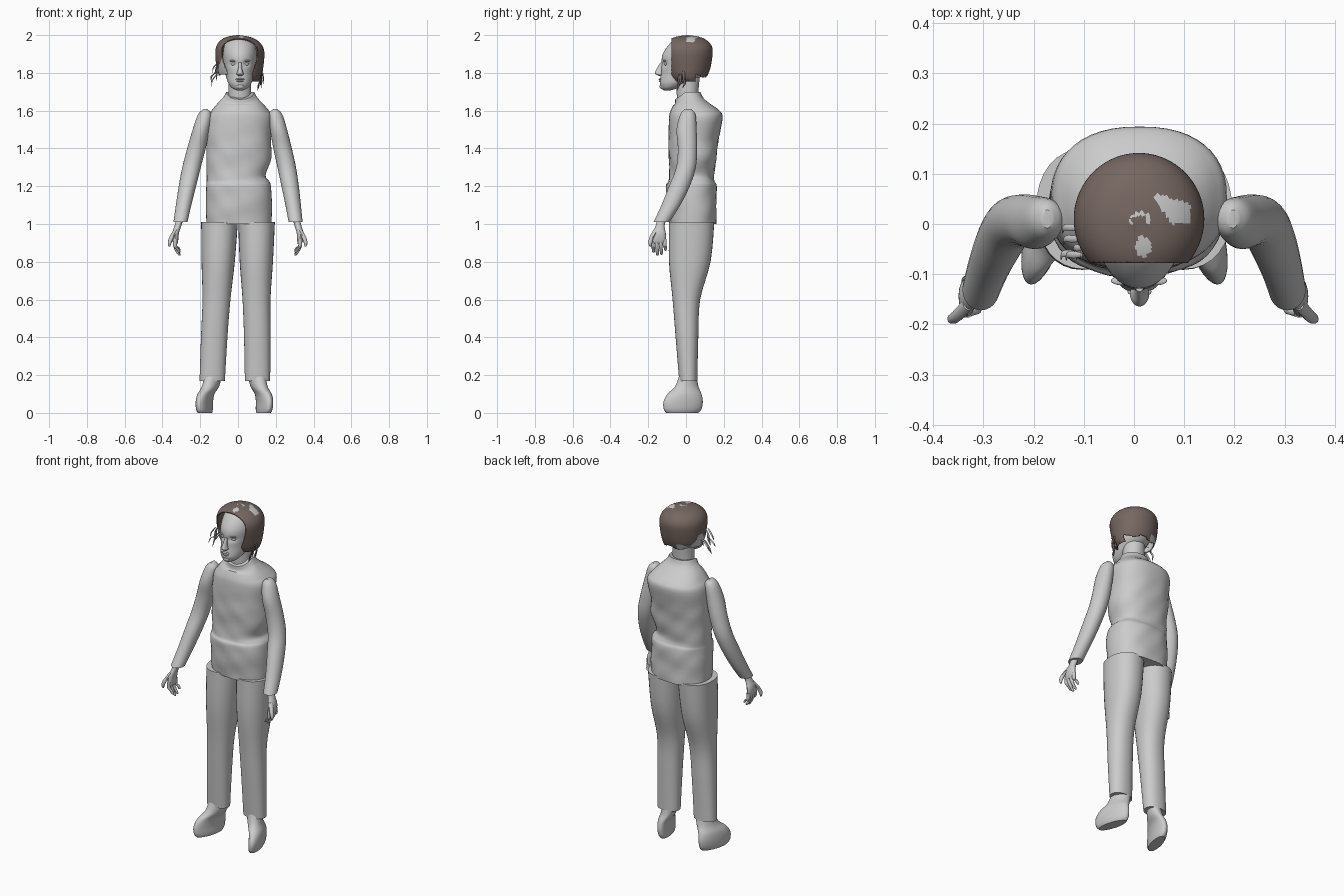
import bpy, bmesh, math, random
from mathutils import Vector

random.seed(4)
if "Cube" in bpy.data.objects:
    bpy.data.objects.remove(bpy.data.objects["Cube"])


def material(name, rgb):
    m = bpy.data.materials.new(name)
    m.use_nodes = True
    m.diffuse_color = (*rgb, 1)
    bsdf = m.node_tree.nodes["Principled BSDF"]
    bsdf.inputs["Base Color"].default_value = (*rgb, 1)
    return m


GREY = material("plain grey", (0.6, 0.6, 0.6))
BROWN = material("hair brown", (0.18, 0.135, 0.12))


def finish(obj, angle=40):
    bpy.ops.object.select_all(action="DESELECT")
    obj.select_set(True)
    bpy.context.view_layer.objects.active = obj
    bpy.ops.object.shade_smooth_by_angle(angle=math.radians(angle))
    return obj


def smooth_rows(rows, steps):
    """Catmull-Rom through the section rows."""
    pts = [rows[0], *rows, rows[-1]]
    out = []
    for a, b, c, d in zip(pts, pts[1:], pts[2:], pts[3:]):
        for k in range(steps):
            t = k / steps
            out.append([0.5 * (2*q + (r-p)*t + (2*p-5*q+4*r-s)*t*t + (3*q-p-3*r+s)*t**3)
                        for p, q, r, s in zip(a, b, c, d)])
    return out + [rows[-1]]


def loft(name, rows, mat=GREY, n=32, steps=4, power=2.0, shape=None, caps=True):
    """Rows are (z, centre x, half width, centre y, half depth)."""
    bm = bmesh.new()
    rings = []
    for z, cx, rx, cy, ry in smooth_rows(rows, steps):
        ring = []
        for i in range(n):
            c, s = math.cos(2*math.pi*i/n), math.sin(2*math.pi*i/n)
            x = cx + rx * math.copysign(abs(c)**(2/power), c)
            y = cy + ry * math.copysign(abs(s)**(2/power), s)
            p = Vector((x, y, z))
            ring.append(bm.verts.new(shape(p) if shape else p))
        rings.append(ring)
    for a, b in zip(rings, rings[1:]):
        for i in range(n):
            j = (i + 1) % n
            bm.faces.new((a[i], a[j], b[j], b[i]))
    if caps:
        bm.faces.new(rings[0])
        bm.faces.new(rings[-1])
    bmesh.ops.recalc_face_normals(bm, faces=bm.faces)
    mesh = bpy.data.meshes.new(name)
    bm.to_mesh(mesh)
    bm.free()
    obj = bpy.data.objects.new(name, mesh)
    bpy.context.collection.objects.link(obj)
    mesh.materials.append(mat)
    return finish(obj)


def ball(name, loc, size):
    bpy.ops.mesh.primitive_uv_sphere_add(segments=16, ring_count=10, radius=1, location=loc)
    obj = bpy.context.object
    obj.name = name
    obj.scale = size
    obj.data.materials.append(GREY)
    return finish(obj)


def side_rows(rows, s):
    """Mirror rows to one side, with the body's slight lean."""
    return [(z, s*cx + 0.02*(z-1), rx, cy, ry) for z, cx, rx, cy, ry in rows]


# Shirt, with the collar dipping at the front and soft cloth folds
def cloth(p):
    if p.z > 1.63 and p.y < 0:
        p.z += p.y * 0.7 * min(1, (p.z - 1.63) / 0.05)
    elif p.z < 1.5:
        p.y += 0.004 * math.sin(p.z*43 + p.x*17) * math.sin(p.x*31)
    return p


loft("shirt", [
    (1.0, .005, .172, .035, .125), (1.1, .005, .175, .03, .13), (1.2, .003, .171, .028, .133),
    (1.225, 0, .166, .03, .122), (1.26, -.01, .156, .03, .118), (1.35, .005, .172, .035, .125),
    (1.45, .003, .171, .04, .132), (1.56, .011, .174, .052, .142), (1.6, .012, .152, .048, .13),
    (1.64, .011, .118, .03, .093), (1.67, .012, .09, .016, .074), (1.7, .012, .074, .01, .067)],
    n=48, power=2.35, shape=cloth)
loft("neck", [(1.62, .01, .064, .012, .056), (1.7, .01, .06, .008, .058),
              (1.8, .01, .058, .01, .065)])

# Limbs
ARM = [(1.608, .185, .01, .01, .018), (1.58, .187, .036, .01, .04), (1.5, .205, .045, .003, .053),
       (1.4, .228, .049, .008, .051), (1.3, .252, .049, 0, .052), (1.2, .272, .046, -.035, .055),
       (1.1, .29, .041, -.08, .05), (1.01, .305, .037, -.13, .042)]
LEG = [(.17, .12, .067, .012, .048), (.4, .114, .07, .005, .06), (.6, .106, .074, .002, .073),
       (.8, .101, .088, .02, .11), (1.01, .098, .097, .03, .12)]
FOOT = [(0, .153, .032, -.02, .085), (.02, .156, .037, -.018, .1), (.06, .158, .038, -.015, .104),
        (.1, .152, .039, -.008, .09), (.14, .132, .043, .004, .062), (.2, .12, .046, .01, .045)]
PALM = [(1.03, .306, .02, -.128, .024), (.99, .318, .018, -.137, .024), (.95, .33, .018, -.143, .036),
        (.91, .33, .015, -.146, .04), (.895, .328, .01, -.146, .036)]
THUMB = [(.97, .328, .012, -.158, .014), (.93, .35, .012, -.182, .012),
         (.9, .36, .01, -.189, .01), (.88, .36, .004, -.189, .004)]

for label, s in (("left", 1), ("right", -1)):
    loft(label + "_sleeve", side_rows(ARM, s), n=24)
    loft(label + "_trouser_leg", side_rows(LEG, s), power=2.2)

    def splay(p, s=s):
        p.x -= s * 0.25 * (p.y + 0.01)
        return p
    loft(label + "_foot", side_rows(FOOT, s), shape=splay)
    loft(label + "_palm", side_rows(PALM, s), n=16)
    loft(label + "_thumb", side_rows(THUMB, s), n=10)
    for i, tip in enumerate((.848, .833, .837, .858)):
        y = -.176 + .021 * i
        loft(f"{label}_finger_{i + 1}", side_rows([
            (.92, .33, .01, y, .011), (.885, .331, .01, y, .0105),
            (tip + .02, .318, .009, y + .003, .009), (tip + .004, .308, .007, y + .004, .007),
            (tip, .306, .002, y + .004, .002)], s), n=10, steps=3)


# Head with eye sockets pressed in
def sockets(p):
    if p.y < -.05:
        for ex in (-.023, .043):
            d = ((p.x - ex)/.02)**2 + ((p.z - 1.847)/.013)**2
            p.y += .012 * math.exp(-d)
    return p


loft("head", [
    (1.708, .01, .018, -.1, .02), (1.72, .01, .042, -.085, .045), (1.74, .01, .058, -.066, .072),
    (1.76, .01, .067, -.046, .092), (1.8, .01, .078, -.012, .12), (1.85, .01, .086, 0, .13),
    (1.9, .01, .089, .004, .127), (1.95, .009, .08, .01, .1), (1.98, .006, .052, .012, .065),
    (1.992, .004, .01, .012, .012)], n=64, steps=6, shape=sockets)
loft("nose", [(1.784, .011, .01, -.134, .01), (1.793, .011, .019, -.139, .022),
              (1.803, .011, .016, -.141, .023), (1.825, .011, .01, -.136, .018),
              (1.855, .011, .008, -.124, .011)], n=20)
ball("upper_lip", (.011, -.135, 1.767), (.024, .01, .005))
ball("lower_lip", (.011, -.134, 1.757), (.02, .01, .006))
ball("chin", (.011, -.12, 1.728), (.024, .02, .016))
for label, s in (("left", 1), ("right", -1)):
    ball(label + "_eye", (.01 + s*.033, -.103, 1.846), (.015, .012, .008))
    ball(label + "_brow", (.01 + s*.034, -.113, 1.864), (.022, .009, .004))
    ball(label + "_ear", (.01 + s*.088, .0, 1.835), (.012, .02, .032))

# Hair shell, cut at the hairline and with bare patches
hair = loft("hair", [
    (1.75, .015, .092, .02, .085), (1.78, .013, .112, .012, .1), (1.83, .01, .124, .012, .118),
    (1.9, .01, .13, .01, .131), (1.94, .008, .123, .009, .128), (1.97, .005, .1, .008, .105),
    (1.99, .002, .062, .008, .066), (2.0, 0, .006, .008, .006)],
    BROWN, n=96, steps=8)
hair.data.materials.append(GREY)
bm = bmesh.new()
bm.from_mesh(hair.data)
bmesh.ops.bisect_plane(bm, geom=bm.verts[:] + bm.edges[:] + bm.faces[:],
                       plane_co=(0, -.078, 0), plane_no=(0, 1, 0), clear_inner=True)


def bare(c):
    crown = c.z > 1.92 and .04 < c.x < .112 and 0 < c.y < .062 - .3*(c.x - .04) \
        and c.y > .05 - (c.x - .04)*1.4
    ring = c.z > 1.95 and .014 < math.hypot(c.x - .013, c.y - .003) < .022 and c.y > 0
    spot = c.z > 1.95 and math.hypot(c.x - .018, (c.y + .045)*.8) < .016
    low = c.x < -.02 and c.z < 1.85 + .02*math.sin(c.y*60) - max(0, c.y - .04)*.6
    return crown or ring or spot or low


gone = []
for f in bm.faces:
    c = f.calc_center_median()
    f.material_index = int(bare(c))
    edge = 1.755 if c.x > .03 and c.y < .05 else 1.785 + .008*math.sin(c.x*60)
    if c.z < edge:
        gone.append(f)
bmesh.ops.delete(bm, geom=gone, context="FACES")
bm.to_mesh(hair.data)
bm.free()
shell = hair.modifiers.new("thickness", "SOLIDIFY")
shell.thickness = 0.006

# Loose strands beside the face
for i in range(14):
    s = -1 if i < 8 else 1
    top = random.uniform(1.8, 1.87) if s < 0 else random.uniform(1.77, 1.82)
    x, y = .01 + s*.118, random.uniform(-.07, .03)
    length = random.uniform(.04, .08)
    out = random.uniform(.0, .04) if s < 0 else random.uniform(-.025, .012)
    loft(f"strand_{i + 1}", [
        (top - length, x + s*out, .001, y - .01, .002), (top - length*.6, x + s*out*.9, .003, y, .006),
        (top - length*.3, x + s*out*.4, .004, y, .007), (top, x - s*.004, .002, y, .004)],
        GREY if s < 0 else BROWN, n=8)
